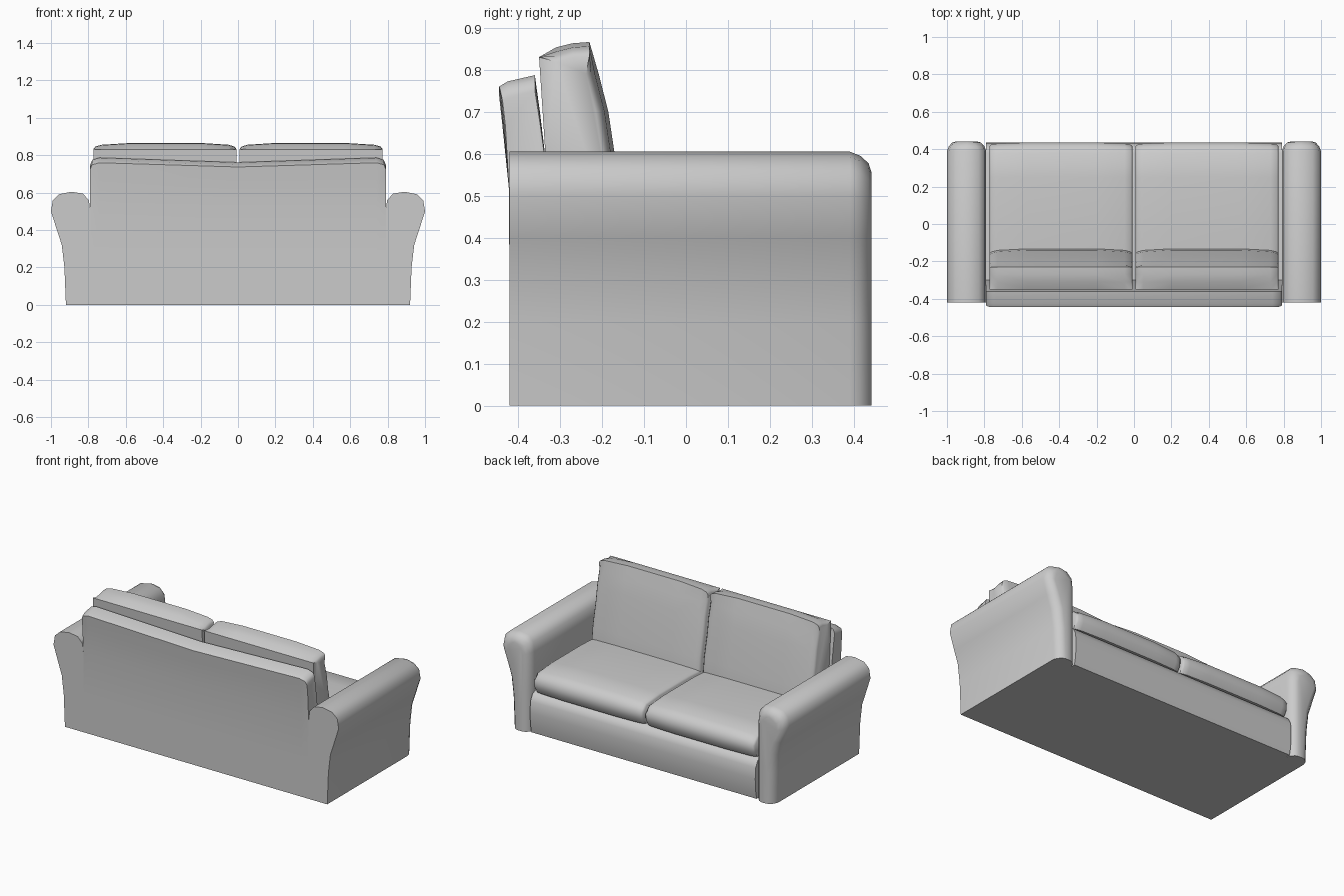
import bpy, bmesh

if "Cube" in bpy.data.objects:
    bpy.data.objects.remove(bpy.data.objects["Cube"])


def loft(name, rings, mirror=False, angle=0.9):
    """Skin a row of equal-length vertex rings and cap both ends."""
    bm = bmesh.new()
    rows = [[bm.verts.new(p) for p in ring] for ring in rings]
    n = len(rows[0])
    for a, b in zip(rows, rows[1:]):
        for i in range(n):
            j = (i + 1) % n
            bm.faces.new((a[i], a[j], b[j], b[i]))
    bm.faces.new(rows[0])
    bm.faces.new(rows[-1])
    bmesh.ops.recalc_face_normals(bm, faces=bm.faces)
    mesh = bpy.data.meshes.new(name)
    bm.to_mesh(mesh)
    bm.free()
    obj = bpy.data.objects.new(name, mesh)
    bpy.context.collection.objects.link(obj)
    bpy.ops.object.select_all(action='DESELECT')
    obj.select_set(True)
    bpy.context.view_layer.objects.active = obj
    bpy.ops.object.shade_smooth_by_angle(angle=angle)
    if mirror:
        obj.modifiers.new("mirror", 'MIRROR').use_mirror_merge = False
    return obj


# Arms: flared profile (x, z) swept along y, rounded at the seat end
arm = [(0.79, 0), (0.79, 0.25), (0.79, 0.5), (0.797, 0.56), (0.83, 0.595),
       (0.89, 0.605), (0.955, 0.592), (0.99, 0.56), (1.0, 0.5),
       (0.968, 0.40), (0.942, 0.32), (0.928, 0.2), (0.92, 0)]


def arm_ring(y, inset):
    ring = []
    for x, z in arm:
        cx = 0.875 if z < 0.45 else 0.895
        x = x + inset * (1 if x < cx else -1) * min(1, abs(x - cx) / 0.04)
        ring.append((x, y, z - inset * max(0, (z - 0.45) / 0.155)))
    return ring


loft("arms", [arm_ring(-0.42, 0), arm_ring(0.39, 0), arm_ring(0.415, 0.01),
              arm_ring(0.435, 0.028), arm_ring(0.442, 0.05)], True)

# Back panel: leaning profile (y, z), dipping slightly at the middle
back = [(-0.42, 0), (-0.42, 0.25), (-0.422, 0.52), (-0.438, 0.69), (-0.445, 0.76),
        (-0.425, 0.772), (-0.36, 0.787), (-0.348, 0.70), (-0.33, 0.55), (-0.30, 0.25), (-0.30, 0)]
stations = [(-0.79, 0.037, 0.008), (-0.78, 0.012, 0.003), (-0.74, 0, 0), (0, 0.025, 0),
            (0.74, 0, 0), (0.78, 0.012, 0.003), (0.79, 0.037, 0.008)]
loft("back_panel", [[(x, y + (inset if y < -0.43 else 0), z - drop * max(0, (z - 0.5) / 0.287))
                     for y, z in back] for x, drop, inset in stations])

# Base with a softly rounded front rail
base = [(-0.30, 0), (0.42, 0), (0.43, 0.05), (0.435, 0.13), (0.43, 0.20),
        (0.41, 0.24), (0.38, 0.25), (-0.30, 0.25)]
loft("base", [[(x, y, z) for y, z in base] for x in (-0.79, 0.79)])

# Cushions: side profile lofted across x, pulled in toward both ends
spans = [(0.008, 1), (0.018, 0.6), (0.05, 0.3), (0.2, 0), (0.57, 0),
         (0.73, 0.3), (0.763, 0.6), (0.773, 1)]


def cushion(name, profile, y_front, y_in, z_top, z_in):
    rings = []
    for x, k in spans:
        rings.append([(x, y - (k * y_in if y > y_front else 0),
                       z - (k * z_in if z > z_top else 0)) for y, z in profile])
    loft(name, rings, True)


cushion("seat_cushions",
        [(-0.28, 0.252), (-0.28, 0.385), (-0.05, 0.398), (0.25, 0.398), (0.38, 0.388),
         (0.42, 0.365), (0.436, 0.33), (0.434, 0.29), (0.41, 0.252)],
        0.4, 0.02, 0.36, 0.022)
cushion("back_cushions",
        [(-0.32, 0.37), (-0.335, 0.60), (-0.35, 0.83), (-0.31, 0.853), (-0.27, 0.863),
         (-0.23, 0.866), (-0.208, 0.79), (-0.185, 0.70), (-0.17, 0.60),
         (-0.14, 0.46), (-0.13, 0.37)],
        -0.22, 0.03, 0.84, 0.033)
